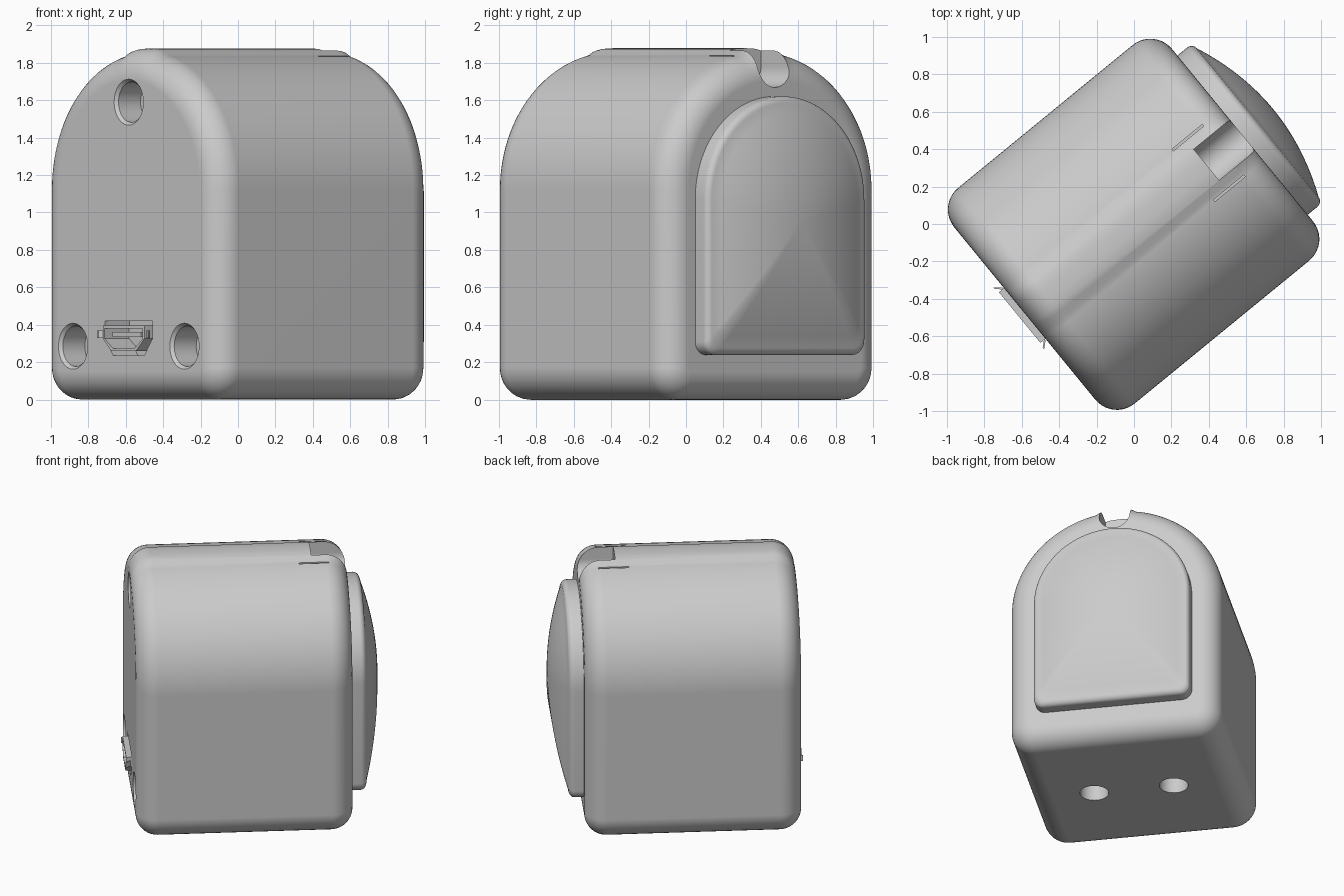
import bpy
import bmesh
from math import sin, cos, pi, radians, sqrt

TURN = radians(39.3)          # the whole housing stands turned about z
HALF, FRONT, BACK, ROUND = 0.745, -0.755, 0.75, 0.15

cube = bpy.data.objects.get("Cube")
if cube:
    bpy.data.objects.remove(cube, do_unlink=True)

grey = bpy.data.materials.new("light_grey_plastic")
grey.use_nodes = True
tone = (0.6, 0.6, 0.6, 1)
grey.diffuse_color = tone
next(n for n in grey.node_tree.nodes if n.type == "BSDF_PRINCIPLED").inputs["Base Color"].default_value = tone


def loft(name, rings):
    """Skin a list of equal-length point rings and close both ends."""
    bm = bmesh.new()
    loops = [[bm.verts.new(p) for p in ring] for ring in rings]
    for a, b in zip(loops, loops[1:]):
        for i in range(len(a)):
            j = (i + 1) % len(a)
            bm.faces.new((a[i], a[j], b[j], b[i]))
    bm.faces.new(loops[0])
    bm.faces.new(loops[-1])
    bmesh.ops.recalc_face_normals(bm, faces=bm.faces)
    mesh = bpy.data.meshes.new(name)
    bm.to_mesh(mesh)
    bm.free()
    mesh.materials.append(grey)
    obj = bpy.data.objects.new(name, mesh)
    bpy.context.collection.objects.link(obj)
    obj.rotation_euler.z = TURN
    return obj


def along(u, outline):
    return [(u, v, z) for v, z in outline]


def circle(v, z, r, n=40):
    return [(v + r * cos(2 * pi * i / n), z + r * sin(2 * pi * i / n)) for i in range(n)]


def rect(v0, v1, z0, z1):
    return [(v0, z0), (v1, z0), (v1, z1), (v0, z1)]


def arch(half, centre, top, bottom, corner, inset=0.0, ridge=0.0):
    """Round-topped outline with softened lower corners."""
    pts = []
    n = 64
    for i in range(n + 1):
        t = pi * i / n
        v = (half - inset) * cos(t)
        lift = ridge * min(1, max(0, (0.14 - abs(v)) / 0.04))
        pts.append((v, centre + (top - centre - inset) * sin(t) + lift))
    for side, start in ((-1, pi), (1, 1.5 * pi)):
        for i in range(9):
            t = start + pi / 2 * i / 8
            pts.append((side * (half - corner) + (corner - inset) * cos(t),
                        bottom + corner + (corner - inset) * sin(t)))
    return pts


def smooth(obj, angle=30):
    bpy.ops.object.select_all(action="DESELECT")
    obj.select_set(True)
    bpy.context.view_layer.objects.active = obj
    bpy.ops.object.shade_smooth_by_angle(angle=radians(angle))


# Housing: arched section with rounded front and back rims
rings = []
steps = 10
for end, way in ((FRONT, 1), (BACK, -1)):
    part = []
    for i in range(steps + 1):
        t = pi / 2 * i / steps
        inset = ROUND * (1 - sin(t))
        section = arch(HALF, 1.12, 1.857, 0, 0.17, inset, 0.02 * sin(t))
        part.append(along(end + way * ROUND * (1 - cos(t)), section))
    rings += part if way == 1 else part[::-1]
body = loft("housing", rings)

cutters = []

# Round sockets in the front, with softened rims
for v, z in ((0, 1.59), (0.47, 0.285), (-0.47, 0.285)):
    cutters.append(loft("socket_cutter", [
        along(FRONT - 0.02, circle(v, z, 0.14)),
        along(FRONT + 0.018, circle(v, z, 0.108)),
        along(FRONT + 0.17, circle(v, z, 0.108))]))

# Two round sockets in the underside
for v in (-0.28, 0.28):
    cutters.append(loft("base_socket_cutter",
                        [[(a, b, h) for a, b in circle(0, v, 0.1)] for h in (-0.1, 0.17)]))

# Cable groove at the top of the back
groove = [(0.107 * cos(pi + pi * i / 24), 1.775 + 0.107 * sin(pi + pi * i / 24)) for i in range(25)]
groove += [(0.107, 2), (-0.107, 2)]
cutters.append(loft("groove_cutter", [along(0.5, groove), along(0.9, groove)]))

# Thin slits on either side of the groove
for v in (-0.175, 0.175):
    slit = rect(v - 0.006, v + 0.006, 1.8, 1.95)
    cutters.append(loft("slit_cutter", [along(0.41, slit), along(0.62, slit)]))


def port(grow):
    """Port outline with slanted lower corners."""
    w, top, low = 0.175 + grow, 0.395 + grow, 0.26 - grow
    return [(w, top), (-w, top), (-w, 0.325), (-w + 0.07, low), (w - 0.07, low), (w, 0.325)]


cutters.append(loft("port_cutter", [along(FRONT - 0.1, port(0.025)), along(FRONT + 0.17, port(0.025))]))

# Cut the openings into the housing
for c in cutters:
    c.hide_render = True
    mod = body.modifiers.new("cut", "BOOLEAN")
    mod.operation = "DIFFERENCE"
    mod.solver = "EXACT"
    mod.object = c
graph = bpy.context.evaluated_depsgraph_get()
cut_mesh = bpy.data.meshes.new_from_object(body.evaluated_get(graph))
body.modifiers.clear()
body.data = cut_mesh
for c in cutters:
    bpy.data.objects.remove(c, do_unlink=True)
smooth(body)
body.modifiers.new("even_normals", "WEIGHTED_NORMAL").keep_sharp = True

# Connector shell, tongue and flared side lips
loft("port_shell", [along(-0.585, port(0)), along(-0.79, port(0)),
                    along(-0.79, port(-0.014)), along(-0.62, port(-0.014))])
tongue = rect(-0.12, 0.12, 0.335, 0.36)
loft("port_tongue", [along(-0.6, tongue), along(-0.77, tongue)])
for side, word in ((1, "left"), (-1, "right")):
    loft("port_lip_" + word, [along(u, rect(side * v, side * (v + 0.012), 0.33, 0.37))
                              for u, v in ((-0.76, 0.17), (-0.797, 0.203))])

# Domed back cover: upright wall, rounded edge, pillow-shaped face
MID = 0.95
outline = arch(0.55, 1.07, 1.62, 0.24, 0.07)


def scaled(s):
    return [(v * s, MID + (z - MID) * s) for v, z in outline]


levels = [(BACK - 0.02, 1), (0.815, 1)]
for i in range(1, 7):
    t = pi / 2 * i / 6
    levels.append((0.815 + 0.04 * sin(t), 1 - 0.065 * (1 - cos(t))))
for i in range(1, 13):
    s = 0.935 * (1 - i / 12.2)
    levels.append((0.855 + 0.11 * (1 - (s / 0.935) ** 2), s))
cover = loft("back_cover", [along(u, scaled(s)) for u, s in levels])
smooth(cover, 40)
